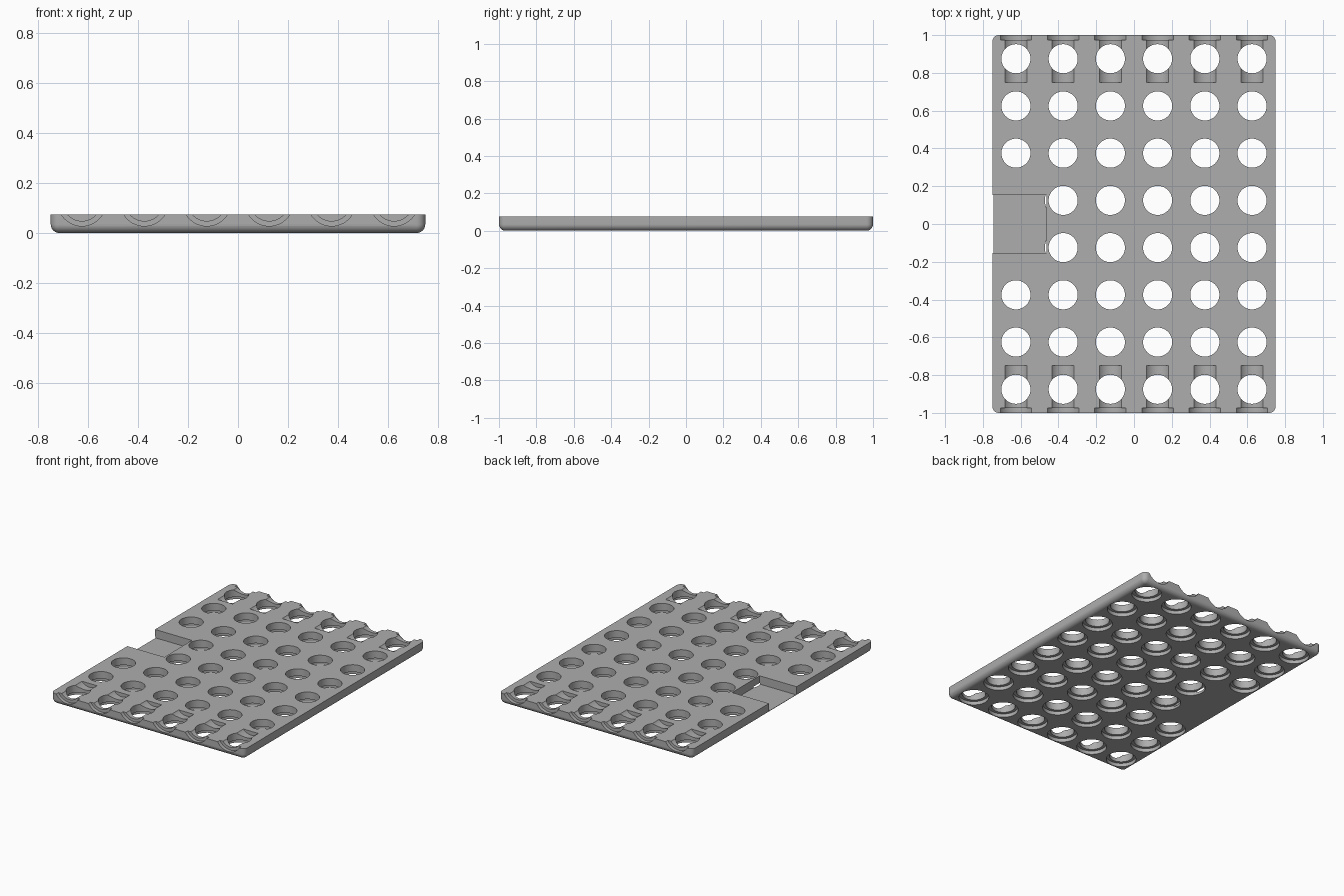
import bpy, bmesh, math
from mathutils import Matrix, Vector

if "Cube" in bpy.data.objects:
    bpy.data.objects.remove(bpy.data.objects["Cube"], do_unlink=True)

PITCH = 0.25            # hole spacing
COLS, ROWS = 6, 8
W, L, H = 1.5, 2.0, 0.075
R_HOLE, R_RIM, RIM = 0.077, 0.097, 0.025
SEG = 48

grey = bpy.data.materials.new("mid grey")
grey.use_nodes = True
colour = (0.42, 0.42, 0.42, 1)
grey.diffuse_color = colour
grey.node_tree.nodes["Principled BSDF"].inputs["Base Color"].default_value = colour


def make_object(name, bm):
    bmesh.ops.recalc_face_normals(bm, faces=bm.faces[:])
    mesh = bpy.data.meshes.new(name)
    bm.to_mesh(mesh)
    bm.free()
    mesh.materials.append(grey)
    obj = bpy.data.objects.new(name, mesh)
    bpy.context.collection.objects.link(obj)
    return obj


def add_box(bm, lo, hi):
    lo, hi = Vector(lo), Vector(hi)
    size = hi - lo
    m = Matrix.Translation((lo + hi) / 2) @ Matrix.Diagonal((*size, 1))
    bmesh.ops.create_cube(bm, size=1, matrix=m)


def add_stepped_pin(bm, profile, matrix):
    """Closed turned solid from (radius, height) steps."""
    rings = []
    for r, h in profile:
        rings.append([bm.verts.new(matrix @ Vector((r * math.cos(a), r * math.sin(a), h)))
                      for a in (2 * math.pi * i / SEG for i in range(SEG))])
    for a, b in zip(rings, rings[1:]):
        for i in range(SEG):
            j = (i + 1) % SEG
            bm.faces.new((a[i], a[j], b[j], b[i]))
    bm.faces.new(rings[0][::-1])
    bm.faces.new(rings[-1])


def grid(n):
    return [(i - (n - 1) / 2) * PITCH for i in range(n)]


# Plate: rounded upright corners and rounded lower edge, sharp top edge
bm = bmesh.new()
add_box(bm, (-W / 2, -L / 2, 0), (W / 2, L / 2, H))
edges = [e for e in bm.edges if min(v.co.z for v in e.verts) < H / 2]
bmesh.ops.bevel(bm, geom=edges, offset=0.035, segments=8, profile=0.5, affect='EDGES')
plate = make_object("perforated_plate", bm)

# Upright holes with a wider rim underneath, none inside the side recess
holes = bmesh.new()
pin = [(R_RIM, -0.05), (R_RIM, RIM), (R_HOLE, RIM), (R_HOLE, H + 0.05)]
for x in grid(COLS):
    for y in grid(ROWS):
        if not (x < -0.5 and abs(y) < 0.2):
            add_stepped_pin(holes, pin, Matrix.Translation((x, y, 0)))

# Half-open stepped grooves along the front and back edges
grooves = bmesh.new()
pin = [(R_RIM, -0.05), (R_RIM, RIM), (R_HOLE, RIM), (R_HOLE, PITCH)]
for x in grid(COLS):
    for side in (-1, 1):
        turn = Matrix.Rotation(side * math.pi / 2, 4, 'X')
        add_stepped_pin(grooves, pin, Matrix.Translation((x, side * L / 2, 0.125)) @ turn)

# Rectangular recess in the side edge
recess = bmesh.new()
add_box(recess, (-W / 2 - 0.1, -0.153, 0.017), (-0.464, 0.153, H + 0.1))

# Cut everything out of the plate
bpy.context.view_layer.objects.active = plate
plate.select_set(True)
for name, cut in (("hole_cutter", holes), ("groove_cutter", grooves), ("recess_cutter", recess)):
    cutter = make_object(name, cut)
    cutter.hide_render = True
    mod = plate.modifiers.new(name, 'BOOLEAN')
    mod.operation = 'DIFFERENCE'
    mod.solver = 'EXACT'
    mod.object = cutter
    bpy.ops.object.modifier_apply(modifier=mod.name)
    bpy.data.objects.remove(cutter, do_unlink=True)

bpy.ops.object.shade_smooth_by_angle(angle=math.radians(30))
